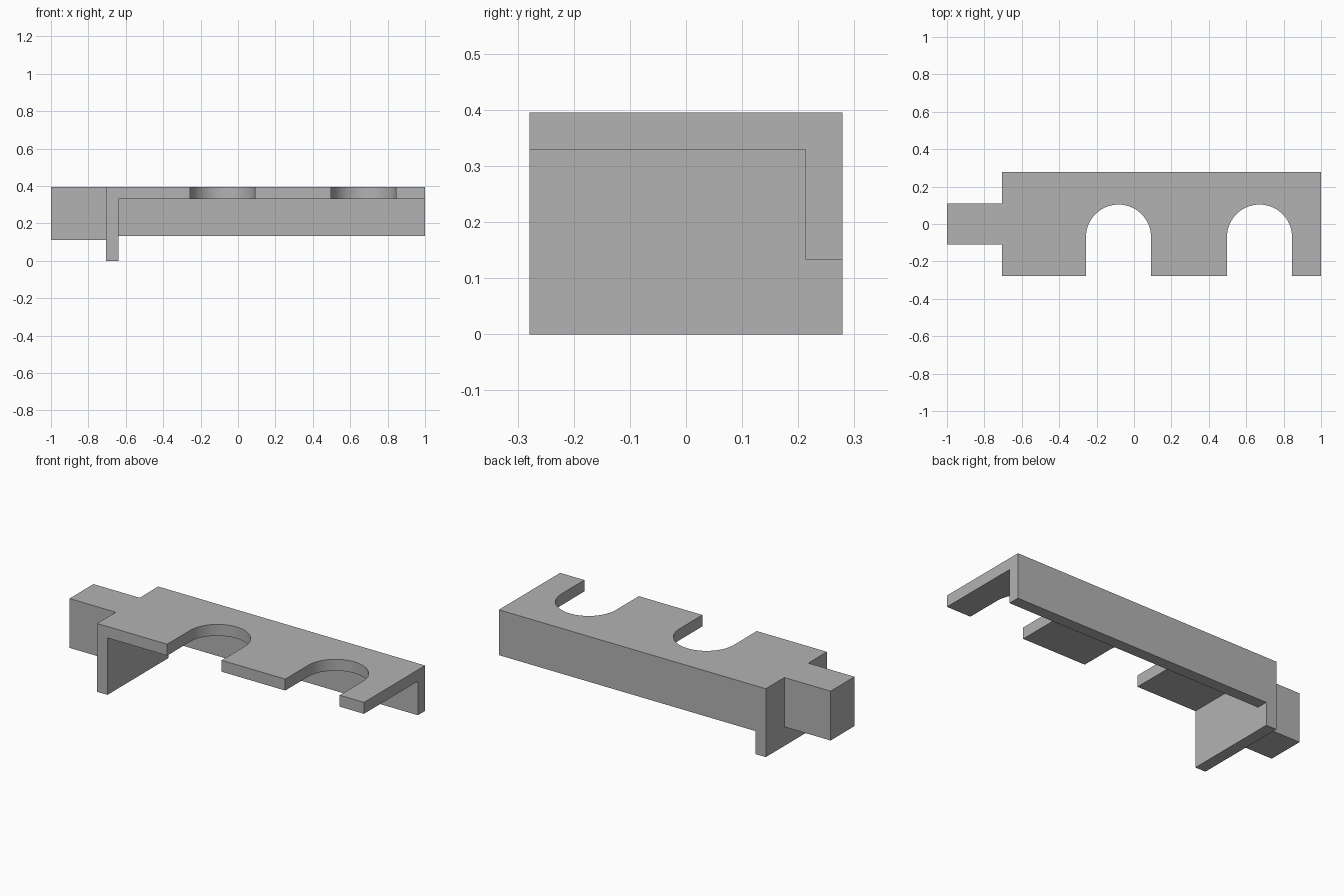
import bpy
import bmesh
from math import pi, cos, sin, radians

cube = bpy.data.objects.get("Cube")
if cube:
    bpy.data.objects.remove(cube, do_unlink=True)

# Plain grey material
grey = bpy.data.materials.new("plain_grey")
grey.use_nodes = True
colour = (0.45, 0.45, 0.45, 1)
grey.diffuse_color = colour
grey.node_tree.nodes["Principled BSDF"].inputs["Base Color"].default_value = colour

LEFT, RIGHT, DEPTH, TOP, WALL = -0.705, 1.0, 0.279, 0.395, 0.066


def prism(name, outline, z0, z1):
    """Extrude a counter-clockwise xy outline between two heights."""
    bm = bmesh.new()
    face = bm.faces.new([bm.verts.new((x, y, z0)) for x, y in outline])
    ext = bmesh.ops.extrude_face_region(bm, geom=[face], use_keep_orig=True)
    verts = [v for v in ext["geom"] if isinstance(v, bmesh.types.BMVert)]
    bmesh.ops.translate(bm, vec=(0, 0, z1 - z0), verts=verts)
    bmesh.ops.recalc_face_normals(bm, faces=bm.faces)
    mesh = bpy.data.meshes.new(name)
    bm.to_mesh(mesh)
    bm.free()
    mesh.materials.append(grey)
    obj = bpy.data.objects.new(name, mesh)
    bpy.context.collection.objects.link(obj)
    return obj


def block(name, x0, x1, y0, y1, z0, z1):
    return prism(name, [(x0, y0), (x1, y0), (x1, y1), (x0, y1)], z0, z1)


def slot(cx, radius=0.174, cy=-0.07, steps=32):
    """Round-ended notch opening to the front, walked left to right."""
    arc = [(cx - radius * cos(pi * i / steps), cy + radius * sin(pi * i / steps))
           for i in range(steps + 1)]
    return [(cx - radius, -DEPTH)] + arc + [(cx + radius, -DEPTH)]


# Top plate with two open slots along the front edge
outline = [(LEFT, -DEPTH)] + slot(-0.083) + slot(0.671)
outline += [(RIGHT, -DEPTH), (RIGHT, DEPTH), (LEFT, DEPTH)]
bracket = prism("slotted_bracket", outline, TOP - WALL, TOP)

# End plate, rear wall and mounting tab, merged into one solid
parts = [
    block("end_plate", LEFT, LEFT + WALL, -DEPTH, DEPTH, 0, TOP),
    block("rear_wall", LEFT, RIGHT, DEPTH - WALL, DEPTH, 0.133, TOP),
    block("mounting_tab", -1, LEFT + WALL / 2, -0.109, 0.109, 0.11, TOP),
]
bpy.ops.object.select_all(action="DESELECT")
bracket.select_set(True)
bpy.context.view_layer.objects.active = bracket
for part in parts:
    union = bracket.modifiers.new("merge_" + part.name, "BOOLEAN")
    union.operation = "UNION"
    union.solver = "EXACT"
    union.object = part
    bpy.ops.object.modifier_apply(modifier=union.name)
    bpy.data.objects.remove(part, do_unlink=True)

# Smooth slot walls, crisp edges elsewhere
bpy.ops.object.shade_smooth_by_angle(angle=radians(30))
